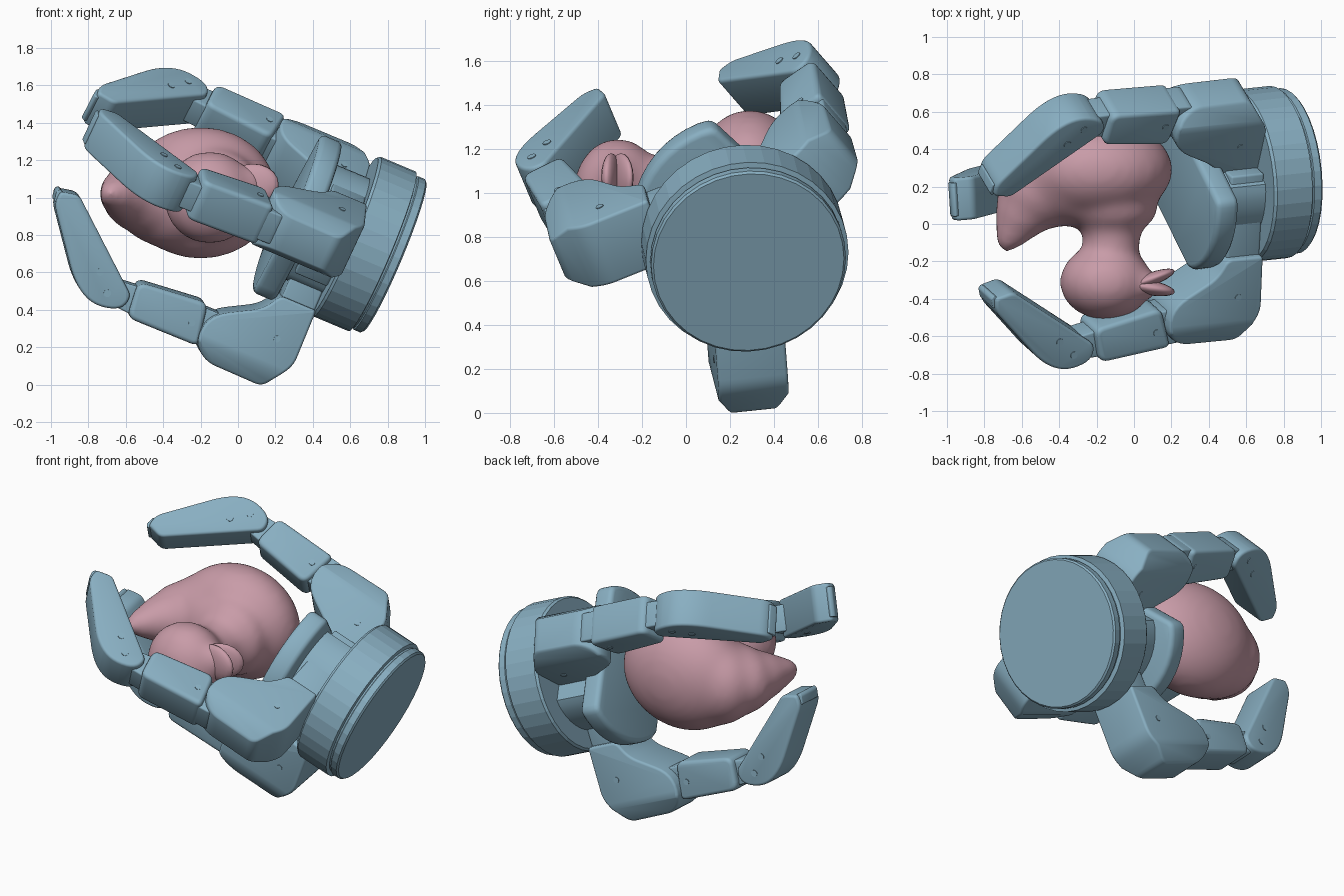
import bpy, bmesh, math
from mathutils import Vector, Matrix

if "Cube" in bpy.data.objects:
    bpy.data.objects.remove(bpy.data.objects["Cube"])

# Hand frame: A = palm axis toward the toy, W / U span the palm plane
A = Vector((-.915, -.1, .385)).normalized()
W = (Vector((0, 1, 0)) - A * A.y).normalized()
U = W.cross(A)
C0 = Vector((.835, .285, .685))


def material(name, col):
    m = bpy.data.materials.new(name)
    m.diffuse_color = col
    m.use_nodes = True
    m.node_tree.nodes["Principled BSDF"].inputs["Base Color"].default_value = m.diffuse_color
    return m


STEEL = material("blue_steel", (.25, .43, .54, 1))
PINK = material("pink_rubber", (.58, .33, .39, 1))


def frame(x, y, z, o):
    m = Matrix((x, y, z)).transposed().to_4x4()
    m.translation = o
    return m


def finish(bm, name, m, mat, angle=35):
    bmesh.ops.transform(bm, matrix=m, verts=bm.verts)
    bmesh.ops.recalc_face_normals(bm, faces=bm.faces)
    me = bpy.data.meshes.new(name)
    bm.to_mesh(me)
    bm.free()
    me.materials.append(mat)
    ob = bpy.data.objects.new(name, me)
    bpy.context.collection.objects.link(ob)
    bpy.ops.object.select_all(action='DESELECT')
    ob.select_set(True)
    bpy.context.view_layer.objects.active = ob
    bpy.ops.object.shade_smooth_by_angle(angle=math.radians(angle))
    return ob


def rounded(pts):
    # (x, y, radius) corners -> smooth outline
    out = []
    for i, (x, y, r) in enumerate(pts):
        p = Vector((x, y))
        if r == 0:
            out.append(p)
            continue
        ends = []
        for q in (pts[i - 1], pts[(i + 1) % len(pts)]):
            d = Vector(q[:2]) - p
            ends.append(p + d.normalized() * min(r, d.length * .49))
        for k in range(6):
            t = k / 5
            out.append(ends[0] * (1 - t) ** 2 + p * 2 * t * (1 - t) + ends[1] * t * t)
    return out


def slab(name, outline, lo, hi, m, axis, bevel=.02, taper=None):
    # extrude an outline along local y (axis 1) or local z (axis 2)
    bm = bmesh.new()
    vs = [bm.verts.new((p.x, lo, p.y) if axis == 1 else (p.x, p.y, lo)) for p in outline]
    f = bm.faces.new(vs)
    ext = bmesh.ops.extrude_face_region(bm, geom=[f])
    d = Vector((0, hi - lo, 0)) if axis == 1 else Vector((0, 0, hi - lo))
    bmesh.ops.translate(bm, vec=d, verts=[v for v in ext["geom"] if isinstance(v, bmesh.types.BMVert)])
    bmesh.ops.recalc_face_normals(bm, faces=bm.faces)
    if bevel:
        es = [e for e in bm.edges if e.calc_face_angle(0) > .7]
        bmesh.ops.bevel(bm, geom=es, offset=bevel, segments=3, profile=.5,
                        affect='EDGES', clamp_overlap=True)
    if taper:
        # narrow the outer rim beyond x = taper
        bmesh.ops.bisect_plane(bm, geom=bm.verts[:] + bm.edges[:] + bm.faces[:],
                               plane_co=(taper, 0, 0), plane_no=(1, 0, 0))
        for v in bm.verts:
            v.co.y *= 1 - 3.6 * max(0, v.co.x - taper)
    return finish(bm, name, m, STEEL)


def pin(name, m, x, z, r, half, y=0):
    # cylinder across the finger at (x, z)
    bm = bmesh.new()
    bmesh.ops.create_cone(bm, cap_ends=True, segments=20, radius1=r, radius2=r, depth=half * 2)
    t = Matrix.Translation((x, y, z)) @ Matrix.Rotation(math.pi / 2, 4, 'X')
    return finish(bm, name, m @ t, STEEL)


def swing(m, x, z, deg):
    # turn everything beyond the joint at (x, z)
    j = Matrix.Translation((x, 0, z))
    return m @ j @ Matrix.Rotation(math.radians(deg), 4, 'Y') @ j.inverted()


# Wrist disc: lathe of (radius, distance) rings
hand = frame(W, -U, -A, C0)
bm = bmesh.new()
rings = [(.435, 0), (.445, .01), (.445, .05), (.437, .055), (.437, .065),
         (.463, .07), (.463, .275), (.452, .29)]
loops = [[bm.verts.new((r * math.cos(k * math.tau / 36), r * math.sin(k * math.tau / 36), -d))
          for k in range(36)] for r, d in rings]
bm.faces.new(loops[0])
bm.faces.new(loops[-1])
for a, b in zip(loops, loops[1:]):
    for k in range(36):
        bm.faces.new((a[k], a[(k + 1) % 36], b[(k + 1) % 36], b[k]))
finish(bm, "wrist_disc", hand, STEEL, 8)

# Palm plate and its core: discs with flats, long across the single finger
ang = math.radians(44)
R = math.cos(ang) * W + math.sin(ang) * U
palm = frame(R, A.cross(R), A, C0)


def flat_disc(r, hi, lo):
    pts = []
    for k in range(48):
        t = k * math.tau / 48
        pts.append(Vector((max(-lo, min(hi, r * math.cos(t))), r * math.sin(t))))
    return [p for i, p in enumerate(pts) if (p - pts[i - 1]).length > 1e-4]


slab("palm_plate", flat_disc(.47, .24, .36), .5, .63, palm, 2, .03)
slab("palm_core", flat_disc(.34, .2, .3), .28, .52, palm, 2, 0)


def finger(tag, theta, ow, ou, opening, curl, kshift):
    th = math.radians(theta)
    r = math.cos(th) * W + math.sin(th) * U
    m = frame(r, A.cross(r), A, C0 + ow * W + ou * U)
    # arm and knuckle housing
    k = m @ Matrix.Translation((kshift, 0, 0))
    slab(tag + "_arm", rounded([(-.1, .29, 0), (.55, .29, 0), (.55, .48, 0), (-.1, .48, 0)]),
         -.12, .12, m, 1, .012)
    slab(tag + "_knuckle", rounded([(.4, .285, .02), (.72, .28, .05), (.89, .39, .04), (.885, .72, .06),
                                    (.8, .82, .1), (.64, .8, .1), (.5, .55, .06), (.4, .49, .03)]),
         -.16, .16, k, 1, .022, .79)
    # everything past the first joint can swing outwards
    n = swing(m, .74, .72, opening)
    slab(tag + "_first_lug", rounded([(.64, .7, .05), (.64, .9, .02), (.84, .9, .02), (.84, .7, .05)]),
         -.09, .09, n, 1, .01)
    slab(tag + "_link", rounded([(.61, .83, .05), (.65, 1.22, .05), (.85, 1.2, .05), (.845, .79, .04)]),
         -.12, .12, n, 1, .025)
    slab(tag + "_second_lug", rounded([(.67, 1.15, .02), (.69, 1.34, .05), (.82, 1.34, .05), (.83, 1.15, .02)]),
         -.08, .08, n, 1, .01)
    # bent finger tip with screws and a nail plate
    n2 = swing(n, .75, 1.33, -curl)
    slab(tag + "_tip", rounded([(.69, 1.28, .08), (.345, 1.695, .03), (.365, 1.795, .02), (.44, 1.8, .05),
                                (.79, 1.53, .1), (.86, 1.4, .12), (.83, 1.25, .1), (.74, 1.22, .06)]),
         -.115, .115, n2, 1, .025)
    slab(tag + "_nail", rounded([(.37, 1.77, .01), (.355, 1.80, .01), (.375, 1.815, .01), (.43, 1.805, .01),
                                 (.42, 1.77, .01)]), -.09, .09, n2, 1, .005)
    for s in (-1, 1):
        for x, z in ((.77, 1.35), (.68, 1.43)):
            pin(tag + "_tip_screw", n2, x, z, .02, .004, s * .115)
        pin(tag + "_link_screw", n, .74, .87, .018, .004, s * .12)
        pin(tag + "_knuckle_screw", k, .62, .42, .018, .004, s * .16)


finger("lower_finger", 274, 0, 0, 0, 0, .02)
finger("front_finger", 201, -.035, .185, 6, 2, -.035)
finger("upper_finger", 38, -.19, -.135, 1, 0, -.04)


# Toy bird lying on its side (its up is -y): blended blobs, remeshed smooth
def blob(bm, c, rad, turn=0, seg=32):
    m = Matrix.Translation(c) @ Matrix.Rotation(math.radians(turn), 4, 'Z') @ Matrix.Diagonal((*rad, 1))
    bmesh.ops.create_uvsphere(bm, u_segments=seg, v_segments=seg // 2, radius=1, matrix=m)


bm = bmesh.new()
for c, rad, turn in [((-.2, .29, 1.025), (.41, .27, .355), 0),
                     ((-.36, .23, 1.01), (.33, .23, .28), -25),
                     ((-.5, .17, 1.015), (.24, .19, .21), -20),
                     ((-.585, .08, 1.02), (.16, .16, .15), 0),
                     ((-.635, .01, 1.02), (.11, .14, .11), 0),
                     ((-.67, -.04, 1.02), (.075, .12, .08), -8),
                     ((-.12, .08, 1.02), (.25, .14, .24), 0),
                     ((-.12, .0, 1.02), (.18, .1, .18), 0),
                     ((-.12, -.08, 1.02), (.155, .2, .155), 0),
                     ((-.15, -.31, 1.0), (.25, .205, .25), 0),
                     ((.05, -.325, 1.06), (.1, .08, .11), 0)]:
    blob(bm, c, rad, turn)
body = finish(bm, "bird_body", Matrix(), PINK, 180)
rm = body.modifiers.new("blend", 'REMESH')
rm.mode = 'VOXEL'
rm.voxel_size = .022
rm.use_smooth_shade = True
sm = body.modifiers.new("soften", 'SMOOTH')
sm.factor = .5
sm.iterations = 28

# Open beak: two thin flared lips
bm = bmesh.new()
blob(bm, (.08, -.34, 1.07), (.14, .04, .11), -10, 20)
blob(bm, (.09, -.295, 1.07), (.135, .035, .11), 20, 20)
finish(bm, "bird_beak", Matrix(), PINK, 180)
